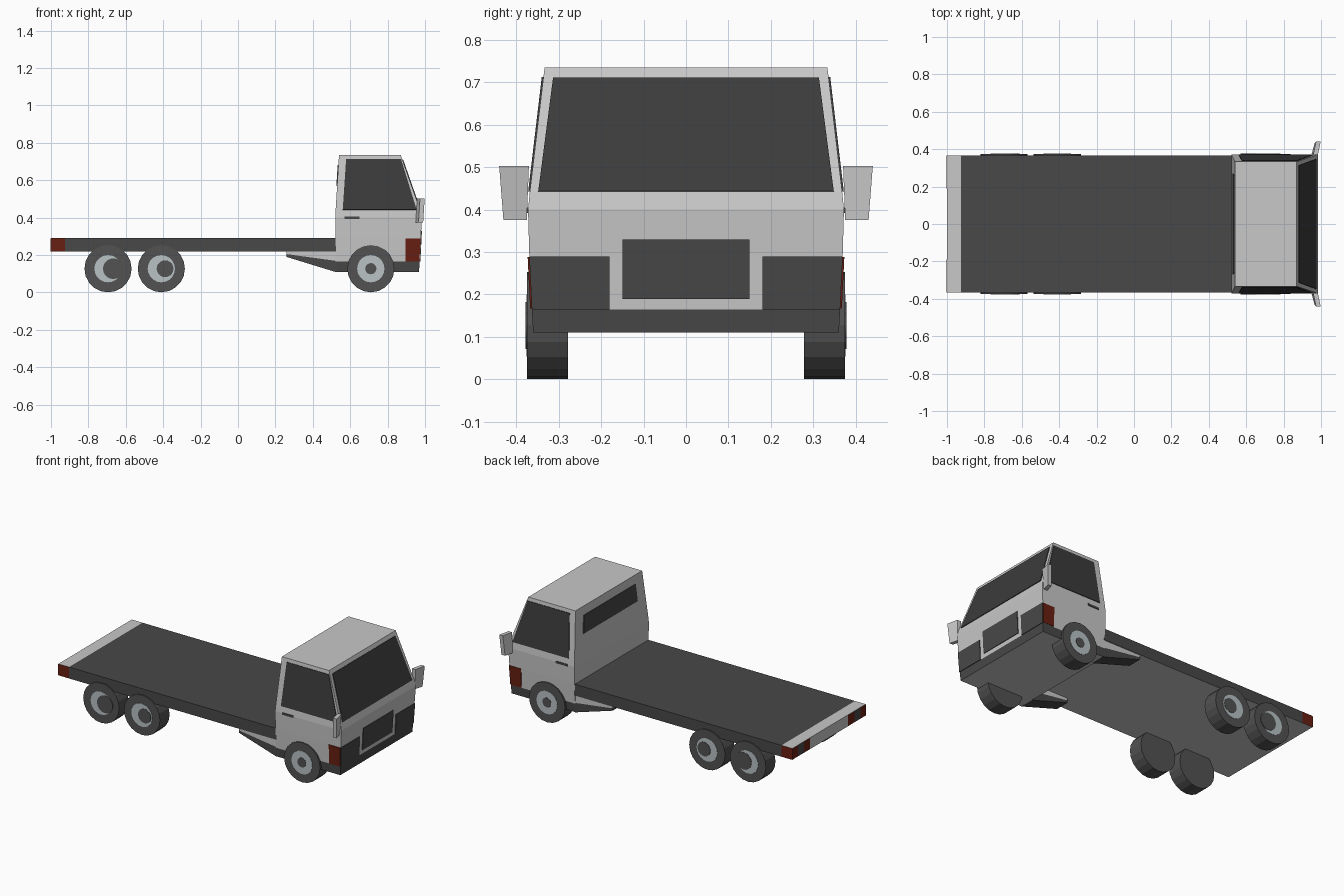
import bpy, bmesh, math
from mathutils import Vector

cube = bpy.data.objects.get("Cube")
if cube:
    bpy.data.objects.remove(cube, do_unlink=True)


def material(name, r, g, b):
    m = bpy.data.materials.new(name)
    m.use_nodes = True
    m.diffuse_color = (r, g, b, 1)
    m.node_tree.nodes["Principled BSDF"].inputs["Base Color"].default_value = (r, g, b, 1)
    return m


PAINT = material("light grey paint", 0.58, 0.58, 0.58)
DARK = material("dark grey plastic", 0.065, 0.065, 0.065)
GLASS = material("dark glass", 0.045, 0.045, 0.045)
TYRE = material("tyre rubber", 0.085, 0.085, 0.085)
HUB = material("hub metal", 0.48, 0.54, 0.56)
RED = material("red lamp", 0.14, 0.014, 0.006)


def finish(name, bm, mats, rule=None):
    bmesh.ops.recalc_face_normals(bm, faces=bm.faces)
    bm.normal_update()
    for f in bm.faces:
        f.material_index = rule(f) if rule else 0
    mesh = bpy.data.meshes.new(name)
    bm.to_mesh(mesh)
    bm.free()
    ob = bpy.data.objects.new(name, mesh)
    for m in mats:
        mesh.materials.append(m)
    bpy.context.collection.objects.link(ob)
    return ob


def loft(name, rings, mats, rule=None):
    """Closed solid through rings with equal point counts."""
    bm = bmesh.new()
    loops = [[bm.verts.new(p) for p in ring] for ring in rings]
    n = len(loops[0])
    for a, b in zip(loops, loops[1:]):
        for i in range(n):
            j = (i + 1) % n
            bm.faces.new((a[i], a[j], b[j], b[i]))
    bm.faces.new(loops[0])
    bm.faces.new(loops[-1])
    return finish(name, bm, mats, rule)


def plate(name, corners, out, mat):
    """Thin slab on a surface, raised towards the direction out."""
    pts = [Vector(c) for c in corners]
    n = (pts[1] - pts[0]).cross(pts[2] - pts[0]).normalized()
    if n.dot(Vector(out)) < 0:
        n = -n
    return loft(name, [[p - n * 0.002 for p in pts], [p + n * 0.004 for p in pts]], [mat])


def disc(name, x, z, r, y0, y1, mat, sides=20):
    rings = [[(x + r * math.cos(math.tau * i / sides), y, z + r * math.sin(math.tau * i / sides))
              for i in range(sides)] for y in (y0, y1)]
    return loft(name, rings, [mat])


# Cab levels: height, back x, front x, half width
LEVELS = [(0.11, 0.52, 0.968, 0.36), (0.165, 0.52, 0.971, 0.363), (0.29, 0.52, 0.977, 0.369),
          (0.40, 0.52, 0.984, 0.372), (0.44, 0.522, 0.974, 0.368), (0.735, 0.54, 0.87, 0.333)]


def at(z, k):
    for a, b in zip(LEVELS, LEVELS[1:]):
        if z <= b[0]:
            t = (z - a[0]) / (b[0] - a[0])
            return a[k] + t * (b[k] - a[k])


def on_front(y, z):
    return (at(z, 2), y, z)


def on_back(y, z):
    return (at(z, 1), y, z)


def on_side(s, x, z):
    return (x, s * at(z, 3), z)


# Cab body, dark along the lower skirt
loft("cab", [[(b, -w, z), (f, -w, z), (f, w, z), (b, w, z)] for z, b, f, w in LEVELS],
     [PAINT, DARK],
     lambda f: int(f.calc_center_median().z < 0.16 and abs(f.normal.z) < 0.5))

FRONT, BACK = (1, 0, 0), (-1, 0, 0)
plate("windshield", [on_front(-0.348, 0.442), on_front(0.348, 0.442),
                     on_front(0.313, 0.71), on_front(-0.313, 0.71)], FRONT, GLASS)
plate("rear_window", [on_back(-0.27, 0.57), on_back(0.27, 0.57),
                      on_back(0.26, 0.68), on_back(-0.26, 0.68)], BACK, DARK)
plate("grille", [on_front(-0.15, 0.19), on_front(0.15, 0.19),
                 on_front(0.15, 0.33), on_front(-0.15, 0.33)], FRONT, DARK)


# Flat bed with light underside, tail strip and rear panel
def bed_colour(f):
    c = f.calc_center_median()
    if f.normal.z < -0.5 or f.normal.x < -0.5:
        return 1
    if c.x < -0.93:
        return 1 if f.normal.z > 0.5 else 2
    return 0


loft("flat_bed", [[(x, -0.367, 0.218), (x, 0.367, 0.218), (x, 0.367, 0.29), (x, -0.367, 0.29)]
                  for x in (-1, -0.925, 0.525)], [DARK, PAINT, RED], bed_colour)

for s, side in ((1, "left"), (-1, "right")):
    out = (0, s, 0)
    # Cab side details
    plate(side + "_window", [on_side(s, 0.56, 0.442), on_side(s, 0.955, 0.442),
                             on_side(s, 0.872, 0.712), on_side(s, 0.578, 0.712)], out, GLASS)
    plate(side + "_door_handle", [on_side(s, x, z) for x, z in
                                  ((0.57, 0.392), (0.65, 0.392), (0.65, 0.405), (0.57, 0.405))],
          out, DARK)
    plate(side + "_front_lamp", [on_side(s, 0.895, 0.167), on_side(s, 0.97, 0.167),
                                 on_side(s, 0.976, 0.288), on_side(s, 0.895, 0.288)], out, RED)
    plate(side + "_bumper_block", [on_front(s * 0.18, 0.165), on_front(s * 0.363, 0.165),
                                   on_front(s * 0.369, 0.29), on_front(s * 0.18, 0.29)],
          FRONT, DARK)
    # Rear lamps: two red with a dark one between
    for part, a, b, mat in (("outer", 0.31, 0.367, RED), ("middle", 0.25, 0.31, DARK),
                            ("inner", 0.19, 0.25, RED)):
        plate(side + "_rear_lamp_" + part,
              [(-0.998, s * a, 0.22), (-0.998, s * b, 0.22),
               (-0.998, s * b, 0.288), (-0.998, s * a, 0.288)], BACK, mat)
    # Tapered skirt behind the cab, light above and dark below
    for part, prof, mat in (
            ("upper", ((0.26, 0.205), (0.53, 0.168), (0.53, 0.22), (0.26, 0.22)), PAINT),
            ("lower", ((0.26, 0.19), (0.52, 0.11), (0.53, 0.11), (0.53, 0.168), (0.26, 0.205)), DARK)):
        loft(side + "_skirt_" + part,
             [[(x, s * y, z) for x, z in prof] for y in (0.27, 0.362)], [mat])
    # Mirror, leaning outwards and turned forwards
    loft(side + "_mirror",
         [[(0.95 + d, s * a, z), (0.975 + d, s * a, z),
           (0.99 + d, s * b, z), (0.965 + d, s * b, z)]
          for z, a, b, d in ((0.375, 0.375, 0.43, 0), (0.503, 0.37, 0.44, 0.008))], [PAINT])
    # Wheels with hub rings; the rear hub centres sit off to one side
    for pos, x, shift, core in (("front", 0.71, 0, 0.03), ("middle", -0.41, 0.02, 0.045),
                                ("rear", -0.695, 0.028, 0.055)):
        name = side + "_" + pos
        disc(name + "_tyre", x, 0.127, 0.126, s * 0.278, s * 0.374, TYRE)
        disc(name + "_hub", x, 0.127, 0.073, s * 0.37, s * 0.376, HUB)
        disc(name + "_hub_centre", x + shift, 0.127, core, s * 0.37, s * 0.378, TYRE)
